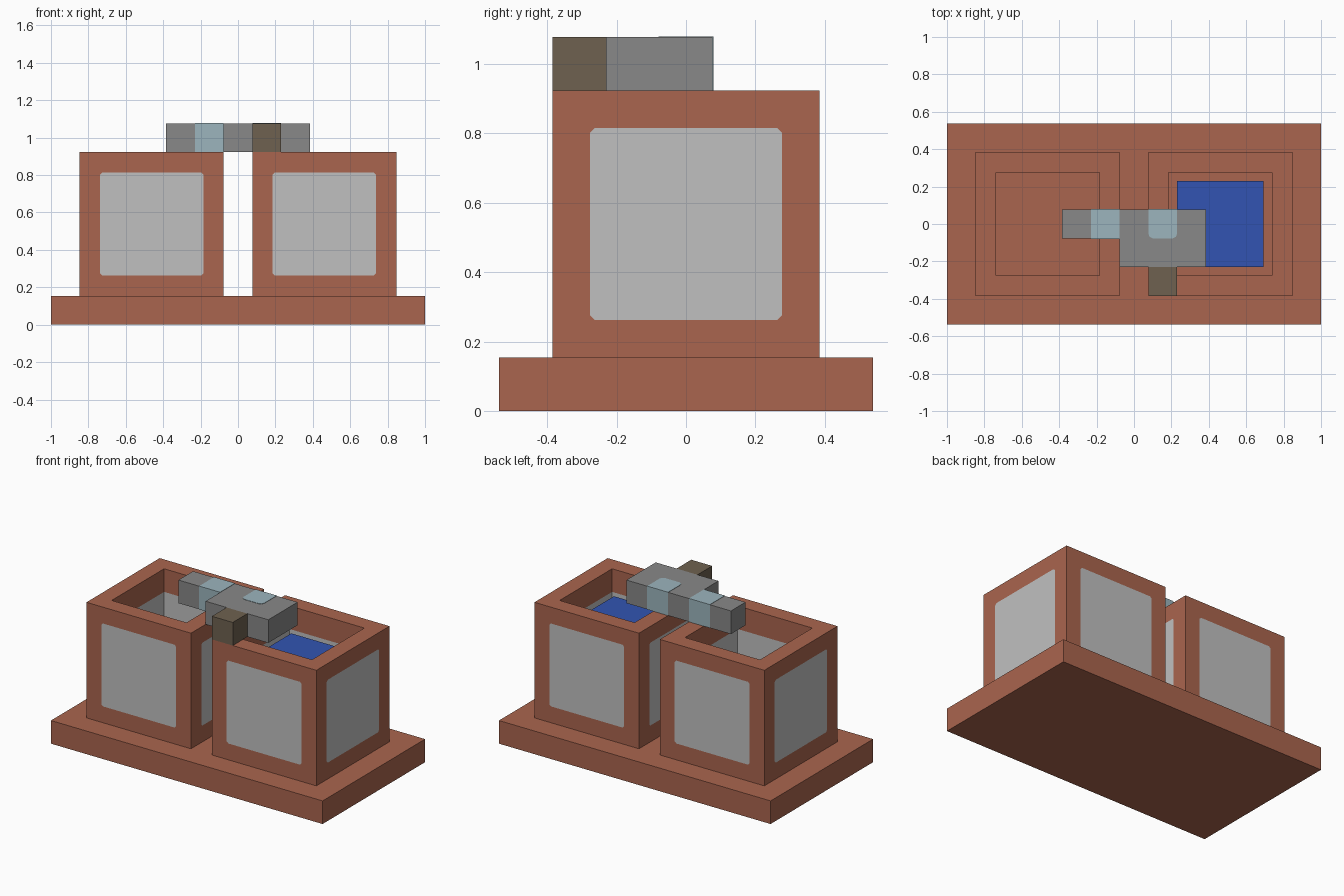
import bpy
import bmesh

U = 2 / 13  # one block of the model
EPS = 0.002  # how far painted plates stand proud

default = bpy.data.objects.get("Cube")
if default:
    bpy.data.objects.remove(default, do_unlink=True)


def material(name, rgb):
    linear = [((c / 255 + 0.055) / 1.055) ** 2.4 for c in rgb]
    mat = bpy.data.materials.new(name)
    mat.use_nodes = True
    mat.diffuse_color = (*linear, 1)
    mat.node_tree.nodes["Principled BSDF"].inputs["Base Color"].default_value = (*linear, 1)
    return mat


terracotta = material("terracotta", (170, 101, 78))
pale_glass = material("pale_glass", (192, 192, 192))
water_blue = material("water_blue", (50, 84, 178))
stone_grey = material("stone_grey", (136, 136, 136))
ice_blue = material("ice_blue", (156, 181, 189))
dark_wood = material("dark_wood", (110, 97, 80))


def box_mesh(low, high):
    """Box between two corners given in blocks."""
    bm = bmesh.new()
    bmesh.ops.create_cube(bm, size=1)
    for v in bm.verts:
        v.co = [U * (h if c > 0 else l) for c, l, h in zip(v.co, low, high)]
    return bm


def finish(bm, name, *mats):
    mesh = bpy.data.meshes.new(name)
    bm.to_mesh(mesh)
    bm.free()
    for mat in mats:
        mesh.materials.append(mat)
    obj = bpy.data.objects.new(name, mesh)
    bpy.context.collection.objects.link(obj)
    return obj


def box(name, low, high, mat):
    return finish(box_mesh(low, high), name, mat)


def tank(name, x):
    """Open tank with a glass pane inset in every wall."""
    bm = box_mesh((x - 2.5, -2.5, 1), (x + 2.5, 2.5, 6))
    bm.normal_update()
    sides = [f for f in bm.faces if abs(f.normal.z) < 0.5]
    top = next(f for f in bm.faces if f.normal.z > 0.5)
    bmesh.ops.inset_individual(bm, faces=sides + [top], thickness=U)
    for f in sides:
        f.material_index = 1
    # Hollow out the inside: rim, glazed band, foot
    for depth, index in ((1, 0), (3, 1), (1, 0)):
        rim = list(top.edges)
        result = bmesh.ops.extrude_face_region(bm, geom=[top])["geom"]
        if top.is_valid:
            bmesh.ops.delete(bm, geom=[top], context="FACES_ONLY")
        top = next(g for g in result if isinstance(g, bmesh.types.BMFace))
        top.material_index = 0
        bmesh.ops.translate(bm, verts=top.verts, vec=(0, 0, -depth * U))
        for e in rim:
            for f in e.link_faces:
                if all(v.co.z < 6 * U + EPS for v in f.verts) and any(v in top.verts for v in f.verts):
                    f.material_index = index
    # Clip the corners of the outer panes
    corners = list({v for f in sides for v in f.verts})
    clipped = bmesh.ops.bevel(bm, geom=corners, offset=0.012, segments=1, affect="VERTICES")
    for f in clipped["faces"]:
        if len(f.verts) == 3:
            f.material_index = 0
    bm.normal_update()
    return finish(bm, name, terracotta, pale_glass)


# Base and the two tanks
box("base", (-6.5, -3.5, 0), (6.5, 3.5, 1), terracotta)
tank("left_tank", 3)
tank("right_tank", -3)
box("water", (1.5, -1.5, 1), (4.5, 1.5, 5), water_blue)

# Mechanism bridging the tanks
box("bridge_body", (-0.5, -1.5, 6), (2.5, 0.5, 7), stone_grey)
box("bridge_arm", (-2.5, -0.5, 6), (-0.5, 0.5, 7), stone_grey)
box("wooden_handle", (0.5, -2.5, 6), (1.5, -1.5, 7), dark_wood)

# Ice blue sections, a hair proud of the grey
p = EPS / U
box("arm_glass", (-1.5, -0.5 - p, 6), (-0.5, 0.5 + p, 7 + p), ice_blue)
bm = box_mesh((0.5, -0.5, 6), (1.5, 0.5 + p, 7 + p))
front_edges = [e for e in bm.edges
               if all(v.co.y < 0 for v in e.verts) and abs(e.verts[0].co.z - e.verts[1].co.z) > 0.1]
bmesh.ops.bevel(bm, geom=front_edges, offset=0.025, segments=2, profile=0.5, affect="EDGES")
finish(bm, "body_glass", ice_blue)
